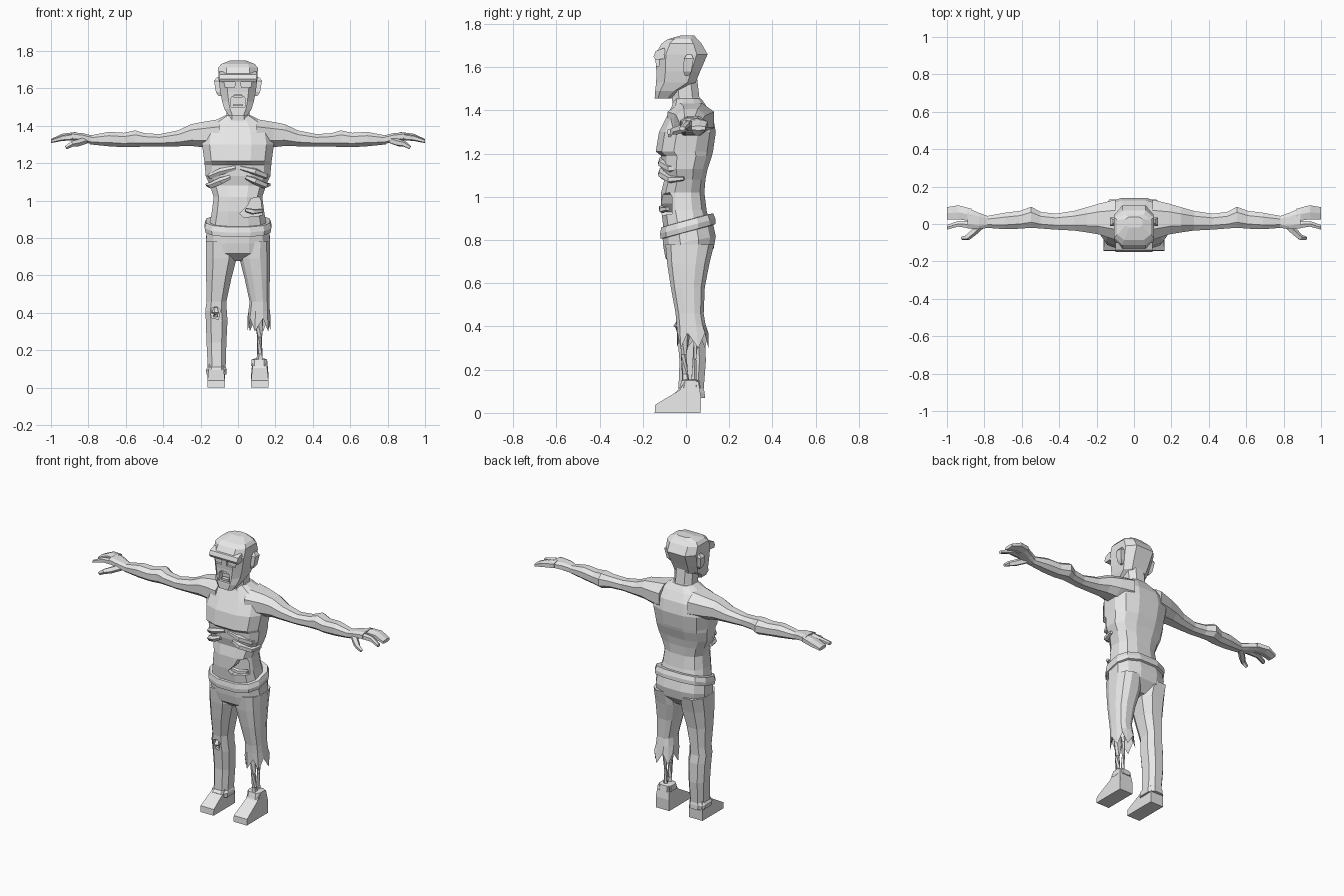
import bpy, bmesh, math
from mathutils import Vector

grey = bpy.data.materials.new("pale grey")
grey.diffuse_color = (0.8, 0.8, 0.8, 1)


def make(name, rings, cap=True):
    """Skin a list of equal-length point rings into one object."""
    bm = bmesh.new()
    vs = [[bm.verts.new(p) for p in r] for r in rings]
    for a, b in zip(vs, vs[1:]):
        for i in range(len(a)):
            j = (i + 1) % len(a)
            bm.faces.new((a[i], a[j], b[j], b[i]))
    if cap:
        bm.faces.new(vs[0])
        bm.faces.new(vs[-1])
    bmesh.ops.recalc_face_normals(bm, faces=bm.faces)
    me = bpy.data.meshes.new(name)
    bm.to_mesh(me)
    bm.free()
    me.materials.append(grey)
    ob = bpy.data.objects.new(name, me)
    bpy.context.collection.objects.link(ob)
    return ob


def loft(name, rows, axis='z', n=8, power=0.8, tilt=0, flip=1, jag={}):
    """Rows are (position, u0, u1, v0, v1); u,v are x,y or y,z."""
    rings = []
    for k, (t, u0, u1, v0, v1) in enumerate(rows):
        cs = [((i + 0.5) * 2 * math.pi / n) for i in range(n)]
        top = max(abs(math.cos(a)) for a in cs) ** power
        ring = []
        for i, a in enumerate(cs):
            c = math.copysign(abs(math.cos(a)) ** power, math.cos(a)) / top
            s = math.copysign(abs(math.sin(a)) ** power, math.sin(a)) / top
            u = (u0 + u1) / 2 + c * (u1 - u0) / 2
            v = (v0 + v1) / 2 + s * (v1 - v0) / 2
            w = t + jag.get(k, 0) * (1 if i % 2 else -1)
            ring.append((u * flip, v, w + tilt * v) if axis == 'z' else (w * flip, u, v))
        rings.append(ring)
    return make(name, rings)


def tube(name, pts, radii, n=5, flip=1):
    pts = [Vector((p[0] * flip, p[1], p[2])) for p in pts]
    rings = []
    for i, p in enumerate(pts):
        d = pts[min(i + 1, len(pts) - 1)] - pts[max(i - 1, 0)]
        q = d.to_track_quat('Z', 'Y')
        rings.append([p + q @ Vector((radii[i] * math.cos(a), radii[i] * math.sin(a), 0))
                      for a in (k * 2 * math.pi / n for k in range(n))])
    return make(name, rings)


def prism(name, pts, a, b, axis):
    put = (lambda p, t: (t, p[0], p[1])) if axis == 'x' else (lambda p, t: (p[0], t, p[1]))
    return make(name, [[put(p, t) for p in pts] for t in (a, b)])


def cut(target, pts, a, b):
    """Carve a recess into the front of a part."""
    c = prism("cutter", pts, a, b, 'y')
    c.hide_render = True
    m = target.modifiers.new("recess", 'BOOLEAN')
    m.operation, m.object, m.solver = 'DIFFERENCE', c, 'EXACT'
    bpy.context.view_layer.objects.active = target
    bpy.ops.object.modifier_apply(modifier=m.name)
    bpy.data.objects.remove(c)


# torso with gaunt waist, hollow below the chest and an open belly wound
torso = loft("torso", [
    (.86, -.155, .155, -.105, .115), (.94, -.14, .14, -.115, .095),
    (1.02, -.13, .13, -.115, .085), (1.08, -.15, .15, -.10, .09),
    (1.13, -.172, .172, -.112, .10), (1.19, -.178, .178, -.115, .12),
    (1.21, -.18, .18, -.14, .125), (1.30, -.192, .192, -.125, .138),
    (1.37, -.18, .18, -.09, .125), (1.42, -.135, .135, -.065, .095),
    (1.455, -.07, .07, -.055, .07)], n=12, power=.75)
cut(torso, [(.01, .93), (.03, .91), (.13, .92), (.14, .96), (.115, 1.02), (.07, 1.01), (.05, .97)],
    -.3, -.065)
tube("wound_flap", [(.04, -.115, .95), (.08, -.11, .94), (.13, -.085, .945)], [.012, .016, .01])

# ribs
for s in (-1, 1):
    for k, z in enumerate((1.175, 1.125)):
        tube("rib", [(.012 + .03 * k, -.112, z), (.09, -.112, z - .02), (.145, -.075, z - .045),
                     (.165, -.01, z - .04)], [.012, .019, .017, .01], flip=s)

# neck and head
loft("neck", [(1.40, -.075, .075, -.06, .085), (1.46, -.062, .062, -.065, .062),
              (1.56, -.062, .062, -.07, .05)])
head = loft("head", [
    (1.455, -.05, .05, -.145, -.07), (1.49, -.073, .073, -.143, -.03),
    (1.53, -.085, .085, -.138, .045), (1.58, -.095, .095, -.137, .065),
    (1.66, -.105, .105, -.143, .10), (1.71, -.106, .106, -.112, .072),
    (1.73, -.09, .09, -.085, .052), (1.748, -.045, .045, -.02, .038)], power=.6)
cut(head, [(-.038, 1.50), (.038, 1.50), (.036, 1.55), (.02, 1.565), (-.02, 1.565), (-.036, 1.55)],
    -.3, -.10)
for s in (-1, 1):
    cut(head, [(s * .018, 1.605), (s * .07, 1.605), (s * .075, 1.635), (s * .015, 1.635)], -.3, -.125)
    loft("ear", [(1.56, .09, .105, -.005, .012), (1.58, .09, .118, -.012, .025),
                 (1.64, .09, .128, -.01, .035), (1.66, .09, .112, .005, .025)], n=4, flip=s)
for z in (1.505, 1.55):
    prism("teeth", [(-.026, z), (.026, z), (.022, z + .012), (-.022, z + .012)], -.135, -.11, 'y')
prism("brow", [(-.142, 1.635), (-.15, 1.65), (-.14, 1.675), (-.10, 1.69), (-.09, 1.64)],
      -.098, .098, 'x')

# arms and hands
for s in (-1, 1):
    loft("arm", [
        (.10, -.085, .13, 1.28, 1.435), (.19, -.055, .108, 1.285, 1.42),
        (.25, -.045, .09, 1.292, 1.408), (.32, -.035, .07, 1.29, 1.375),
        (.42, -.03, .055, 1.29, 1.355), (.50, -.024, .065, 1.29, 1.36),
        (.55, -.02, .092, 1.285, 1.375), (.61, -.025, .07, 1.285, 1.362),
        (.69, -.028, .06, 1.29, 1.367), (.79, -.02, .042, 1.30, 1.348)],
        axis='x', n=8, power=.85, flip=s)
    loft("palm", [(.78, -.02, .042, 1.302, 1.348), (.83, -.028, .06, 1.313, 1.36),
                  (.89, -.024, .085, 1.325, 1.365)], axis='x', n=8, power=.7, flip=s)
    loft("fingers", [(.87, .015, .082, 1.325, 1.364), (.94, .025, .10, 1.322, 1.355),
                     (1.0, .025, .09, 1.308, 1.328)], axis='x', n=6, power=.7, flip=s)
    loft("index_finger", [(.86, -.026, .018, 1.325, 1.36), (.94, -.014, .016, 1.32, 1.348),
                          (1.0, -.03, -.005, 1.308, 1.325)], axis='x', n=6, power=.7, flip=s)
    tube("thumb", [(.81, 0, 1.325), (.86, -.045, 1.308), (.89, -.072, 1.302), (.92, -.076, 1.283)],
         [.02, .02, .016, .01], flip=s)

# trousers: hips, belt, whole leg and torn leg
loft("hips", [(.85, -.165, .165, -.11, .125), (.79, -.171, .171, -.105, .138),
              (.735, -.165, .165, -.095, .128), (.685, -.06, .06, -.045, .075)],
     n=12, power=.8, tilt=.2)
loft("belt", [(.835, -.16, .16, -.105, .12), (.838, -.174, .174, -.118, .137),
              (.862, -.178, .178, -.12, .136), (.89, -.17, .17, -.115, .126),
              (.892, -.14, .14, -.09, .10)], n=12, power=.75, tilt=.27)
thigh = [(.78, .012, .171, -.095, .13), (.69, .008, .172, -.087, .108),
         (.58, .036, .17, -.07, .087), (.46, .062, .168, -.048, .082)]
leg = loft("whole_trouser_leg", thigh + [
    (.41, .06, .175, -.045, .08), (.36, .056, .172, -.04, .088), (.24, .062, .168, -.03, .092),
    (.11, .066, .162, -.035, .082), (.095, .06, .172, -.05, .086), (.07, .062, .168, -.05, .088)],
    flip=-1, power=.75)
cut(leg, [(-.145, .375), (-.105, .365), (-.095, .415), (-.115, .435), (-.14, .425)], -.3, -.025)
tube("knee_bone", [(-.12, -.035, .38), (-.12, -.04, .40), (-.12, -.03, .425)], [.014, .02, .012])
loft("torn_trouser_leg", thigh + [
    (.41, .056, .17, -.044, .09), (.335, .05, .175, -.04, .104), (.40, .065, .16, -.028, .085)],
    n=12, power=.8, jag={5: .035})

# bare shin of the torn leg
tube("shin_bone", [(.112, -.005, .42), (.113, -.005, .36), (.116, -.012, .27), (.117, -.005, .18),
                   (.117, 0, .12)], [.03, .024, .014, .015, .022])
tube("calf_bone", [(.122, .045, .42), (.12, .045, .34), (.115, .04, .25), (.117, .035, .12)],
     [.02, .012, .009, .014])

# shoes
side = [(-.145, 0), (.068, 0), (.07, .07), (.058, .145), (-.005, .145), (-.03, .105), (-.142, .038)]
for s in (-1, 1):
    shoe = prism("shoe", side, s * .07, s * .163, 'x')
    for v in shoe.data.vertices:
        if v.co.z > .1:
            v.co.x = s * (.116 + (abs(v.co.x) - .116) * .85)
loft("shoe_collar", [(.115, .07, .158, -.03, .068), (.15, .072, .156, -.02, .062),
                     (.155, .09, .14, 0, .045)], power=.6)
